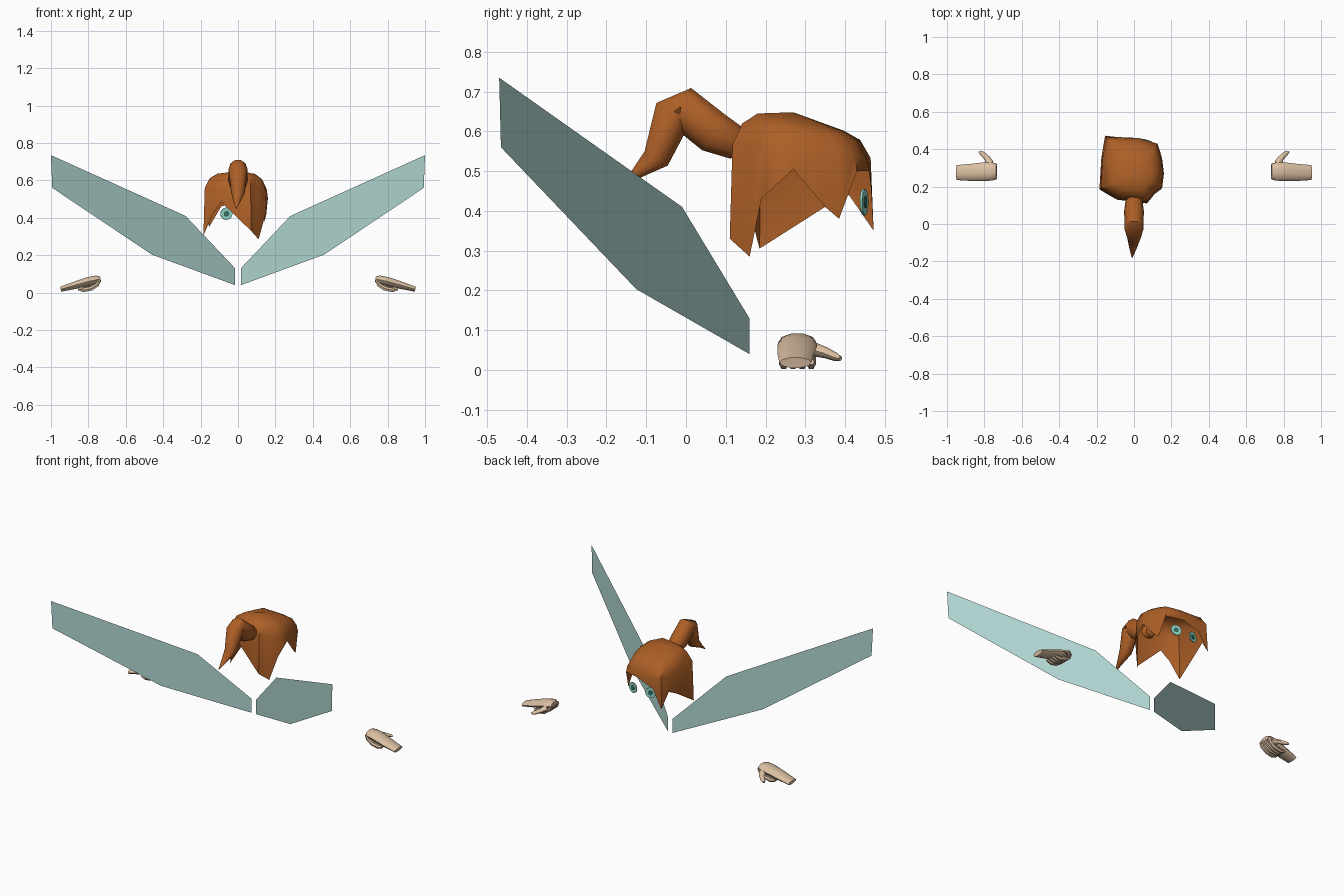
import bpy, bmesh, math
from mathutils import Vector

if "Cube" in bpy.data.objects:
    bpy.data.objects.remove(bpy.data.objects["Cube"])


def material(name, rgb):
    m = bpy.data.materials.new(name)
    m.diffuse_color = (*rgb, 1)
    m.use_nodes = True
    m.node_tree.nodes["Principled BSDF"].inputs["Base Color"].default_value = m.diffuse_color
    return m


HAIR = material("copper hair", (0.42, 0.115, 0.02))
SKIN = material("skin", (0.70, 0.52, 0.36))
WING = material("pale teal wing", (0.45, 0.69, 0.66))
EYE = material("light teal eye", (0.30, 0.70, 0.60))
PUPIL = material("dark teal pupil", (0.04, 0.17, 0.14))


def finish(name, bm, mat, smooth=None):
    bmesh.ops.recalc_face_normals(bm, faces=bm.faces)
    me = bpy.data.meshes.new(name)
    bm.to_mesh(me)
    bm.free()
    me.materials.append(mat)
    ob = bpy.data.objects.new(name, me)
    bpy.context.collection.objects.link(ob)
    if smooth:
        bpy.ops.object.select_all(action='DESELECT')
        ob.select_set(True)
        bpy.context.view_layer.objects.active = ob
        bpy.ops.object.shade_smooth_by_angle(angle=math.radians(smooth))
    return ob


def skin_rings(bm, rings):
    for a, b in zip(rings, rings[1:]):
        n = len(a)
        for i in range(n):
            bm.faces.new((a[i], a[(i + 1) % n], b[(i + 1) % n], b[i]))


def tube(bm, path, side, sides=8):
    """Loft along (point, half width along side, half height) stations."""
    side = Vector(side).normalized()
    pts = [Vector(p[0]) for p in path]
    rings = []
    for i, (_, w, h) in enumerate(path):
        t = pts[min(i + 1, len(pts) - 1)] - pts[max(i - 1, 0)]
        up = t.cross(side).normalized()
        rings.append([bm.verts.new(pts[i] + side * w * math.cos(a) + up * h * math.sin(a))
                      for a in (math.tau * k / sides for k in range(sides))])
    skin_rings(bm, rings)
    bm.faces.new(rings[0])
    bm.faces.new(rings[-1])


# Hair cap: jagged hem, then rings closing over the crown
hem = [(0.11, 0.16, 0.285), (0.15, 0.19, 0.43), (0.16, 0.27, 0.505),
       (0.15, 0.35, 0.41), (0.14, 0.385, 0.38), (0.125, 0.43, 0.50),
       (0.02, 0.46, 0.50), (-0.09, 0.465, 0.46), (-0.155, 0.472, 0.35),
       (-0.165, 0.41, 0.44), (-0.175, 0.35, 0.41), (-0.185, 0.185, 0.305),
       (-0.135, 0.155, 0.42), (-0.09, 0.13, 0.485), (0.07, 0.11, 0.33)]
bm = bmesh.new()
rings = [[bm.verts.new(p) for p in hem]]
for scale, z0, slope in ((0.96, 0.565, 0.10), (0.82, 0.62, 0.14), (0.6, 0.653, 0.2)):
    ring = []
    for x, y, _ in hem:
        yy = 0.285 + (y - 0.285) * scale
        ring.append(bm.verts.new((x * scale, yy, z0 - slope * (yy - 0.14))))
    rings.append(ring)
skin_rings(bm, rings)
top = bm.verts.new((0, 0.27, 0.648))
for a, b in zip(rings[-1], rings[-1][1:] + rings[-1][:1]):
    bm.faces.new((a, b, top))
finish("hair_cap", bm, HAIR, 50)

# Ponytail rising from the back of the cap and bending down to a point
bm = bmesh.new()
tube(bm, [((0, 0.145, 0.57), 0.03, 0.03), ((0, 0.125, 0.572), 0.045, 0.045),
          ((0, 0.07, 0.597), 0.053, 0.056), ((0, -0.012, 0.662), 0.05, 0.056),
          ((0, -0.03, 0.65), 0.05, 0.052), ((0, -0.075, 0.532), 0.036, 0.036),
          ((-0.005, -0.13, 0.49), 0.02, 0.013), ((-0.01, -0.18, 0.45), 0.002, 0.002)],
     (1, 0, 0), 10)
finish("ponytail", bm, HAIR, 50)

wing_outline = [(0.015, 0.04), (0.015, 0.13), (0.28, 0.41),
                (1.0, 0.735), (0.993, 0.56), (0.46, 0.203)]
for s, label in ((1, "right"), (-1, "left")):
    # Flat upright wing sweeping back
    bm = bmesh.new()
    bm.faces.new([bm.verts.new((s * x, 0.169 - 0.639 * x, z)) for x, z in wing_outline])
    finish(label + "_wing", bm, WING)

    # Hand: back of hand, curled fingers and thumb
    bm = bmesh.new()
    tube(bm, [((s * 0.735, 0.283, 0.072), 0.036, 0.016), ((s * 0.755, 0.28, 0.069), 0.048, 0.024),
              ((s * 0.80, 0.28, 0.06), 0.05, 0.025), ((s * 0.87, 0.276, 0.04), 0.046, 0.021),
              ((s * 0.948, 0.275, 0.018), 0.04, 0.014)], (0, 1, 0), 10)
    for k in range(4):
        y = 0.246 + 0.023 * k
        tube(bm, [((s * 0.742, y, 0.07), 0.011, 0.012), ((s * 0.752, y, 0.043), 0.012, 0.012),
                  ((s * 0.785, y, 0.022), 0.012, 0.013), ((s * 0.825, y, 0.014), 0.012, 0.013),
                  ((s * 0.855, y, 0.02), 0.008, 0.008)], (0, 1, 0), 6)
    tube(bm, [((s * 0.80, 0.29, 0.052), 0.02, 0.02), ((s * 0.77, 0.322, 0.052), 0.022, 0.018),
              ((s * 0.785, 0.352, 0.043), 0.016, 0.014), ((s * 0.81, 0.376, 0.033), 0.014, 0.011),
              ((s * 0.825, 0.388, 0.028), 0.008, 0.006)], (s, -0.6, 0), 8)
    finish(label + "_hand", bm, SKIN, 50)

    # Eye disc with a darker pupil plate
    for name, r, depth, mat in (("eye", 0.033, 0.006, EYE), ("pupil", 0.015, 0.009, PUPIL)):
        bm = bmesh.new()
        bmesh.ops.create_cone(bm, cap_ends=True, segments=16, radius1=r, radius2=r, depth=depth)
        ob = finish(label + "_" + name, bm, mat, 30)
        ob.location = (s * 0.062, 0.448, 0.422)
        ob.rotation_euler = (math.radians(90), 0, -s * math.radians(14))
